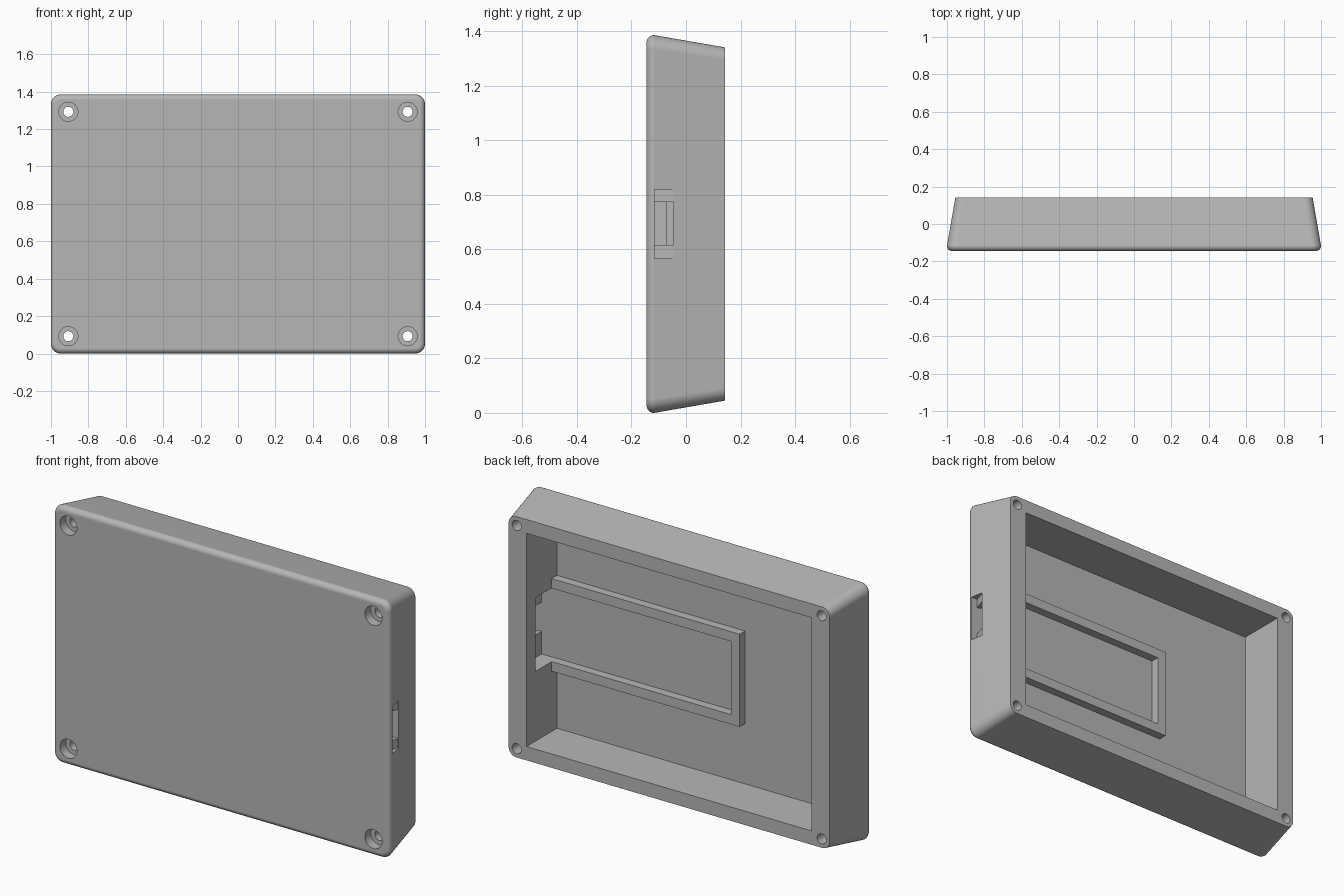
import bpy, bmesh, math
from mathutils import Vector

old = bpy.data.objects.get("Cube")
if old:
    bpy.data.objects.remove(old, do_unlink=True)

# Overall dimensions
MID = 0.6925           # height of the centre line
FRONT, BACK = -0.145, 0.143
FLOOR = -0.115         # inner face of the front panel
WALL = 0.848           # inner face of the side walls
SCREW_X, SCREW_Z = 0.907, 0.6

grey = bpy.data.materials.new("plain_grey")
grey.use_nodes = True
colour = (0.47, 0.47, 0.47, 1)
grey.diffuse_color = colour
grey.node_tree.nodes["Principled BSDF"].inputs["Base Color"].default_value = colour


def make_object(name, bm):
    bmesh.ops.recalc_face_normals(bm, faces=bm.faces)
    mesh = bpy.data.meshes.new(name)
    bm.to_mesh(mesh)
    bm.free()
    mesh.materials.append(grey)
    obj = bpy.data.objects.new(name, mesh)
    bpy.context.collection.objects.link(obj)
    return obj


def loft(name, loops):
    """Skin a list of equal point loops and cap both ends."""
    bm = bmesh.new()
    rings = [[bm.verts.new(p) for p in loop] for loop in loops]
    n = len(rings[0])
    for a, b in zip(rings, rings[1:]):
        for i in range(n):
            j = (i + 1) % n
            bm.faces.new((a[i], a[j], b[j], b[i]))
    bm.faces.new(rings[0])
    bm.faces.new(rings[-1])
    return make_object(name, bm)


def box(name, x, y, z):
    return loft(name, [[(x[0], y[0], h), (x[1], y[0], h),
                        (x[1], y[1], h), (x[0], y[1], h)] for h in z])


def rounded_loop(y, half_x, half_z, r, steps=8):
    pts = []
    for k, (sx, sz) in enumerate([(1, 1), (-1, 1), (-1, -1), (1, -1)]):
        for i in range(steps + 1):
            a = math.pi / 2 * (k + i / steps)
            pts.append(Vector((sx * (half_x - r) + r * math.cos(a), y,
                               MID + sz * (half_z - r) + r * math.sin(a))))
    return pts


def cylinder(name, x, z, r, y0, y1, sides=32):
    ring = [(x + r * math.cos(t * math.tau / sides),
             z + r * math.sin(t * math.tau / sides)) for t in range(sides)]
    return loft(name, [[(px, y, pz) for px, pz in ring] for y in (y0, y1)])


def cut(target, cutter):
    cutter.hide_render = True
    mod = target.modifiers.new("cut", 'BOOLEAN')
    mod.operation = 'DIFFERENCE'
    mod.solver = 'EXACT'
    mod.object = cutter
    bpy.context.view_layer.objects.active = target
    bpy.ops.object.modifier_apply(modifier=mod.name)
    bpy.data.objects.remove(cutter, do_unlink=True)


# Tapered shell with a filleted front edge
fillet, corner, steps = 0.028, 0.052, 8
loops = []
for i in range(steps + 1):
    a = math.pi / 2 * i / steps
    inset = fillet * (1 - math.sin(a))
    loops.append(rounded_loop(FRONT + fillet * (1 - math.cos(a)),
                              1 - inset, MID - inset, corner - inset))
loops.append(rounded_loop(BACK, 0.955, MID - 0.045, 0.046))
case = loft("case_shell", loops)

# Open back cavity and the pocket in the side wall for the board end
cut(case, box("cavity_cutter", (-WALL, WALL), (FLOOR, 0.3), (MID - 0.573, MID + 0.573)))
cut(case, box("pocket_cutter", (WALL - 0.03, 0.94), (FLOOR, 0.067),
              (MID - 0.198, MID + 0.198)))

# Connector port: slot through the wall, with a wedge-shaped outer relief
cut(case, box("port_cutter", (0.9, 1.05), (FLOOR, -0.045), (MID - 0.077, MID + 0.08)))
wedge = [(1.05, FLOOR), (0.962, FLOOR), (0.984, -0.045), (1.05, -0.045)]
cut(case, loft("relief_cutter", [[(x, y, MID + s * 0.127) for x, y in wedge]
                                 for s in (-1, 1)]))

# Counterbored screw holes in the four corners
for sx in (-1, 1):
    for sz in (-1, 1):
        x, z = sx * SCREW_X, MID + sz * SCREW_Z
        cut(case, cylinder("screw_cutter", x, z, 0.027, -0.3, 0.3))
        cut(case, cylinder("head_cutter", x, z, 0.051, -0.3, FRONT + 0.05))

# U-shaped board holder standing on the inner floor
end, rail = -0.271, 0.052
out_z = 0.249
outline = [(WALL + 0.002, out_z), (end, out_z), (end, -out_z), (WALL + 0.002, -out_z),
           (WALL + 0.002, rail - out_z), (end + rail, rail - out_z),
           (end + rail, out_z - rail), (WALL + 0.002, out_z - rail)]
holder = loft("board_holder", [[(x, y, MID + z) for x, z in outline]
                               for y in (FLOOR - 0.005, FLOOR + 0.046)])

# Smooth fillets and holes, crisp edges elsewhere
bpy.ops.object.select_all(action='DESELECT')
case.select_set(True)
bpy.context.view_layer.objects.active = case
bpy.ops.object.shade_smooth_by_angle(angle=math.radians(20))
normals = case.modifiers.new("weighted_normals", 'WEIGHTED_NORMAL')
normals.keep_sharp = True
